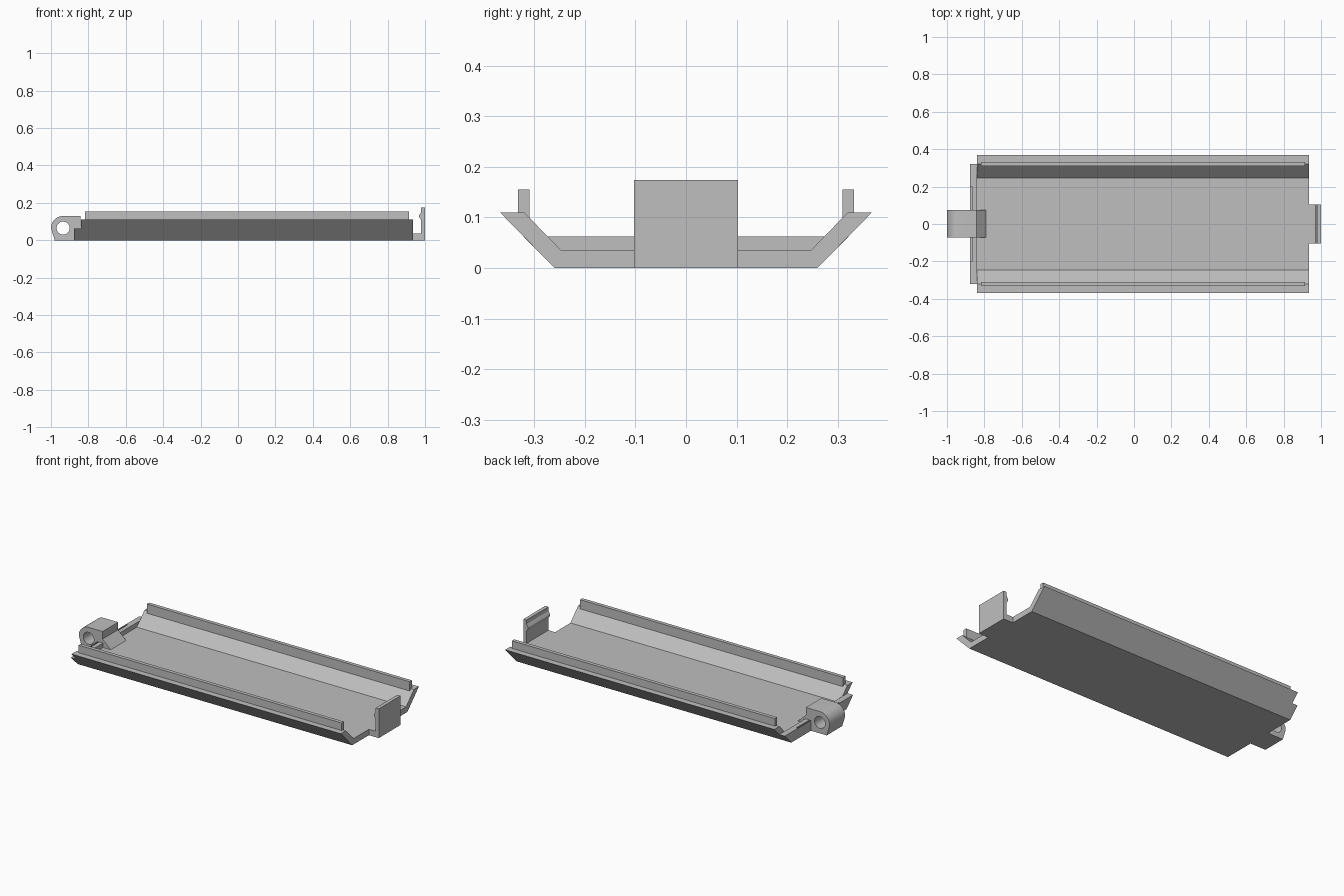
import bpy, bmesh, math
from mathutils import Vector

cube = bpy.data.objects.get("Cube")
if cube:
    bpy.data.objects.remove(cube, do_unlink=True)

grey = bpy.data.materials.new("plain grey")
grey.use_nodes = True
colour = (0.52, 0.52, 0.52, 1)
grey.diffuse_color = colour
grey.node_tree.nodes["Principled BSDF"].inputs["Base Color"].default_value = colour


def extrude(name, profile, axis, start, end):
    """Extrude a closed profile: (y, z) points along x, or (x, z) points along y."""
    bm = bmesh.new()
    place = (lambda a, b: (start, a, b)) if axis == "x" else (lambda a, b: (a, start, b))
    face = bm.faces.new([bm.verts.new(place(a, b)) for a, b in profile])
    result = bmesh.ops.extrude_face_region(bm, geom=[face])
    shift = Vector((end - start, 0, 0) if axis == "x" else (0, end - start, 0))
    moved = [v for v in result["geom"] if isinstance(v, bmesh.types.BMVert)]
    bmesh.ops.translate(bm, verts=moved, vec=shift)
    bmesh.ops.recalc_face_normals(bm, faces=bm.faces)
    mesh = bpy.data.meshes.new(name)
    bm.to_mesh(mesh)
    bm.free()
    mesh.materials.append(grey)
    obj = bpy.data.objects.new(name, mesh)
    bpy.context.collection.objects.link(obj)
    return obj


def cut(obj, cutter):
    mod = obj.modifiers.new("cut", "BOOLEAN")
    mod.operation, mod.solver, mod.object = "DIFFERENCE", "EXACT", cutter
    bpy.context.view_layer.objects.active = obj
    bpy.ops.object.modifier_apply(modifier=mod.name)
    bpy.data.objects.remove(cutter, do_unlink=True)


def mirrored(half):
    return half + [(-a, b) for a, b in reversed(half)]


def arc(cx, cz, r, a0, a1, n):
    angles = [math.radians(a0 + (a1 - a0) * i / n) for i in range(n + 1)]
    return [(cx + r * math.cos(a), cz + r * math.sin(a)) for a in angles]


# Shallow tray with sloping walls
extrude("tray", mirrored([(0.247, 0.035), (0.32, 0.11), (0.368, 0.11), (0.26, 0)]),
        "x", -0.84, 0.935)

# Upright rails on both walls
for side, name in ((-1, "right_rail"), (1, "left_rail")):
    rail = [(side * y, z) for y, z in ((0.31, 0.1), (0.332, 0.1), (0.332, 0.155), (0.31, 0.155))]
    extrude(name, rail, "x", -0.818, 0.915)

# End lip with a narrow slot along its top
lip = extrude("end_lip", mirrored([(0.322, 0.062), (0.26, 0)]), "x", -0.876, -0.84)
slot = extrude("slot_cutter", [(-0.874, 0.07), (-0.874, 0.045), (-0.866, 0.045), (-0.866, 0.07)],
               "y", -0.2, 0.2)
cut(lip, slot)

# Hinge block with rounded end, ramp at the base and pin hole
hinge_x, hinge_z = -0.935, 0.065
outline = arc(hinge_x, hinge_z, 0.065, 90, 180, 16)
outline += [(-0.98, 0), (-0.8, 0), (-0.79, 0.035), (-0.843, 0.085), (-0.843, 0.13)]
hinge = extrude("hinge_block", outline, "y", -0.071, 0.075)
cut(hinge, extrude("pin_hole_cutter", arc(hinge_x, hinge_z, 0.035, 0, 352.5, 47), "y", -0.2, 0.2))
bpy.ops.object.select_all(action="DESELECT")
hinge.select_set(True)
bpy.context.view_layer.objects.active = hinge
bpy.ops.object.shade_smooth_by_angle(angle=math.radians(30))

# Latch tab with a small catch ridge on its inner face
extrude("latch_tab", [(0.93, 0), (1, 0), (1, 0.174), (0.979, 0.174), (0.979, 0.15),
                      (0.968, 0.133), (0.968, 0.125), (0.979, 0.108), (0.979, 0.035),
                      (0.93, 0.035)], "y", -0.103, 0.103)
